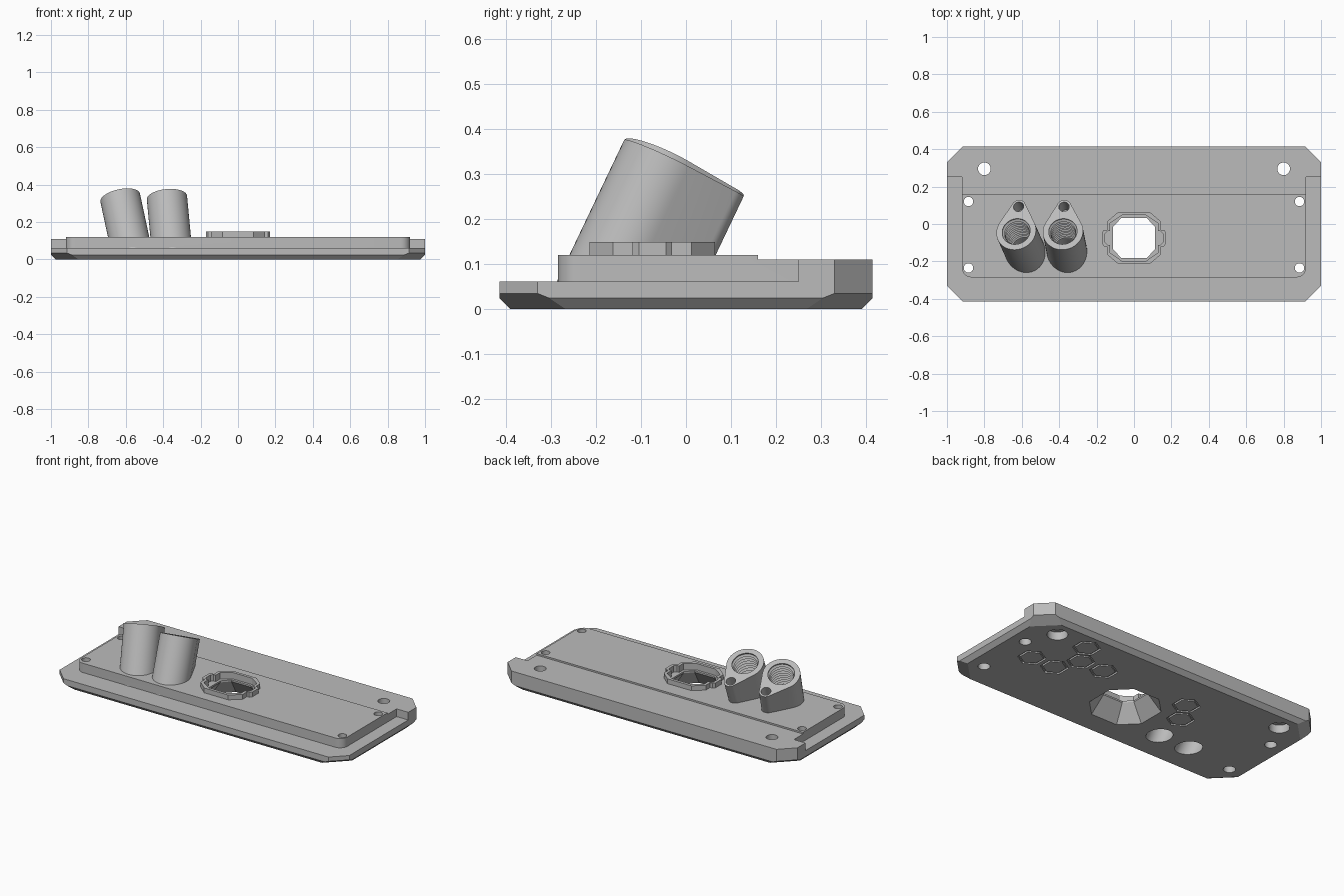
import bpy, bmesh
from math import sin, cos, pi, asin
from mathutils import Vector, Matrix

old = bpy.data.objects.get("Cube")
if old:
    bpy.data.objects.remove(old, do_unlink=True)

grey = bpy.data.materials.new("light grey")
grey.use_nodes = True
grey.diffuse_color = (0.5, 0.5, 0.5, 1)
grey.node_tree.nodes["Principled BSDF"].inputs["Base Color"].default_value = (0.5, 0.5, 0.5, 1)


def arc(cx, cy, r, a0, a1, n):
    return [(cx + r * cos(a0 + (a1 - a0) * i / n), cy + r * sin(a0 + (a1 - a0) * i / n))
            for i in range(n + 1)]


def circle(r, n=32):
    return arc(0, 0, r, pi / 2, pi * 5 / 2, n)[:-1]


def loft(name, levels, matrix=Matrix(), closed=False, cuts=()):
    """Join (outline, height) levels into a solid, then trim it by planes."""
    bm = bmesh.new()
    rings = [[bm.verts.new((x, y, z)) for x, y in outline] for outline, z in levels]
    pairs = list(zip(rings, rings[1:]))
    if closed:
        pairs.append((rings[-1], rings[0]))
    else:
        bm.faces.new(rings[0])
        bm.faces.new(rings[-1])
    for a, b in pairs:
        for i in range(len(a)):
            bm.faces.new((a[i - 1], a[i], b[i], b[i - 1]))
    bm.transform(matrix)
    for point, normal in cuts:
        cut = bmesh.ops.bisect_plane(bm, geom=bm.verts[:] + bm.edges[:] + bm.faces[:],
                                     plane_co=point, plane_no=normal, clear_outer=True)
        edges = [e for e in cut["geom_cut"] if isinstance(e, bmesh.types.BMEdge) and e.is_boundary]
        if edges:
            bmesh.ops.edgeloop_fill(bm, edges=edges)
    bmesh.ops.recalc_face_normals(bm, faces=bm.faces[:])
    mesh = bpy.data.meshes.new(name)
    bm.to_mesh(mesh)
    bm.free()
    mesh.materials.append(grey)
    obj = bpy.data.objects.new(name, mesh)
    bpy.context.scene.collection.objects.link(obj)
    return obj


def prism(name, outline, z0, z1, matrix=Matrix(), cuts=()):
    return loft(name, [(outline, z0), (outline, z1)], matrix, cuts=cuts)


def rect(x0, x1, y0, y1):
    return [(x0, y0), (x1, y0), (x1, y1), (x0, y1)]


def combine(tool, operation):
    """Apply a boolean to the panel and discard the tool."""
    tool.hide_render = True
    mod = panel.modifiers.new("combine", 'BOOLEAN')
    mod.operation, mod.object, mod.solver = operation, tool, 'EXACT'
    bpy.context.view_layer.objects.active = panel
    bpy.ops.object.modifier_apply(modifier=mod.name)
    bpy.data.objects.remove(tool, do_unlink=True)


def cut(tool):
    combine(tool, 'DIFFERENCE')


# Base panel with clipped corners and a chamfered underside
planes = []
for s in (-1, 1):
    planes += [((s, 0, .025), (s, 0, -1)), ((0, s * .415, .025), (0, s, -1))]
    for t in (-1, 1):
        planes += [((s, t * .33, 0), (s, t, 0)), ((s, t * .305, .025), (s, t, -2.5))]
panel = prism("mounting_panel", rect(-1, 1, -.415, .415), 0, .12, cuts=planes)

# Low ledge around the front and sides, leaving the rounded deck
ledge = [(-1.1, .25), (-.92, .25)]
ledge += arc(-.87, -.235, .05, pi, pi * 1.5, 8) + arc(.87, -.235, .05, pi * 1.5, pi * 2, 8)
ledge += [(.92, .25), (1.1, .25), (1.1, -.5), (-1.1, -.5)]
cut(prism("ledge_cutter", ledge, .062, .3))
cut(prism("rear_step_cutter", rect(-1.1, 1.1, .16, .5), .11, .3))

# Tilted teardrop sockets with threaded bores and blind screw holes
R, r, d = .108, .038, .148
a = asin((R - r) / d)
teardrop = arc(0, 0, R, pi - a, 2 * pi + a, 40) + arc(0, d, r, a, pi - a, 16)
bores = []
for base, top in (((-.585, -.14, .12), (-.63, -.04, .33)), ((-.36, -.14, .12), (-.38, -.04, .33))):
    base, top = Vector(base), Vector(top)
    w = (top - base).normalized()
    v = (Vector((0, 1, 0)) - w.y * w).normalized()
    frame = Matrix.Translation(top) @ Matrix((v.cross(w), v, w)).transposed().to_4x4()
    combine(prism("socket", teardrop, -.4, 0, frame, [((0, 0, .05), (0, 0, -1))]), 'UNION')
    thread = [(circle(.07), .03)]
    thread += [(circle(.078 if i % 2 else .067), -.01 * i) for i in range(1, 24)]
    thread += [(circle(.07), -.25), (circle(.07), -.5)]
    bores.append(loft("threaded_bore", thread, frame))
    screw = Matrix.Translation((0, d - .002, 0))
    bores.append(prism("screw_bore", circle(.028, 24), -.1, .03, frame @ screw))
for bore in bores:
    cut(bore)


# Central keyed collar with a pocket and a funnel through the panel
def octagon(hx, hy, kx, ky):
    return [(hx, -ky), (hx, ky), (kx, hy), (-kx, hy), (-hx, ky), (-hx, -ky), (-kx, -hy), (kx, -hy)]


def keyed(inset):
    """Octagon with a small key on each side."""
    quarter = [(.172, .03), (.16, .044), (.145, .044), (.145, .087), (.083, .14)]
    quarter = [(x - inset, y - inset * (.4 if y < .1 else 1)) for x, y in quarter]
    left = [(-x, y) for x, y in reversed(quarter)]
    half = quarter + left
    return half + [(-x, -y) for x, y in half]


centre = Matrix.Translation((0, -.075, 0))
combine(prism("collar", keyed(0), .08, .15, centre), 'UNION')
cut(prism("collar_pocket", keyed(.018), .11, .2, centre))
small, large = octagon(.112, .107, .068, .06), octagon(.187, .182, .09, .085)
cut(loft("funnel", [(large, -.02), (large, 0), (small, .1), (small, .14)], centre))

# Screw holes, wider from below
for s in (-1, 1):
    for x, y, hole, head, depth in ((.8, .295, .034, .058, .05), (.885, .12, .025, .034, .04),
                                    (.885, -.235, .025, .034, .04)):
        place = Matrix.Translation((s * x, y, 0))
        cut(loft("screw_hole", [(circle(head), -.02), (circle(head), depth),
                                (circle(hole), depth), (circle(hole), .2)], place))

# Hexagonal grooves in the underside
outer, inner = circle(.08, 6), circle(.066, 6)
for x, y in ((.745, .01), (.582, .01), (.508, .15), (.345, .15), (.58, .285),
             (-.25, .15), (-.323, .015)):
    cut(loft("hex_groove", [(outer, -.01), (outer, .01), (inner, .01), (inner, -.01)],
             Matrix.Translation((x, y, 0)), closed=True))

# Smooth round walls, crisp edges
bpy.ops.object.select_all(action='DESELECT')
panel.select_set(True)
bpy.context.view_layer.objects.active = panel
bpy.ops.object.shade_smooth_by_angle(angle=pi / 8)
